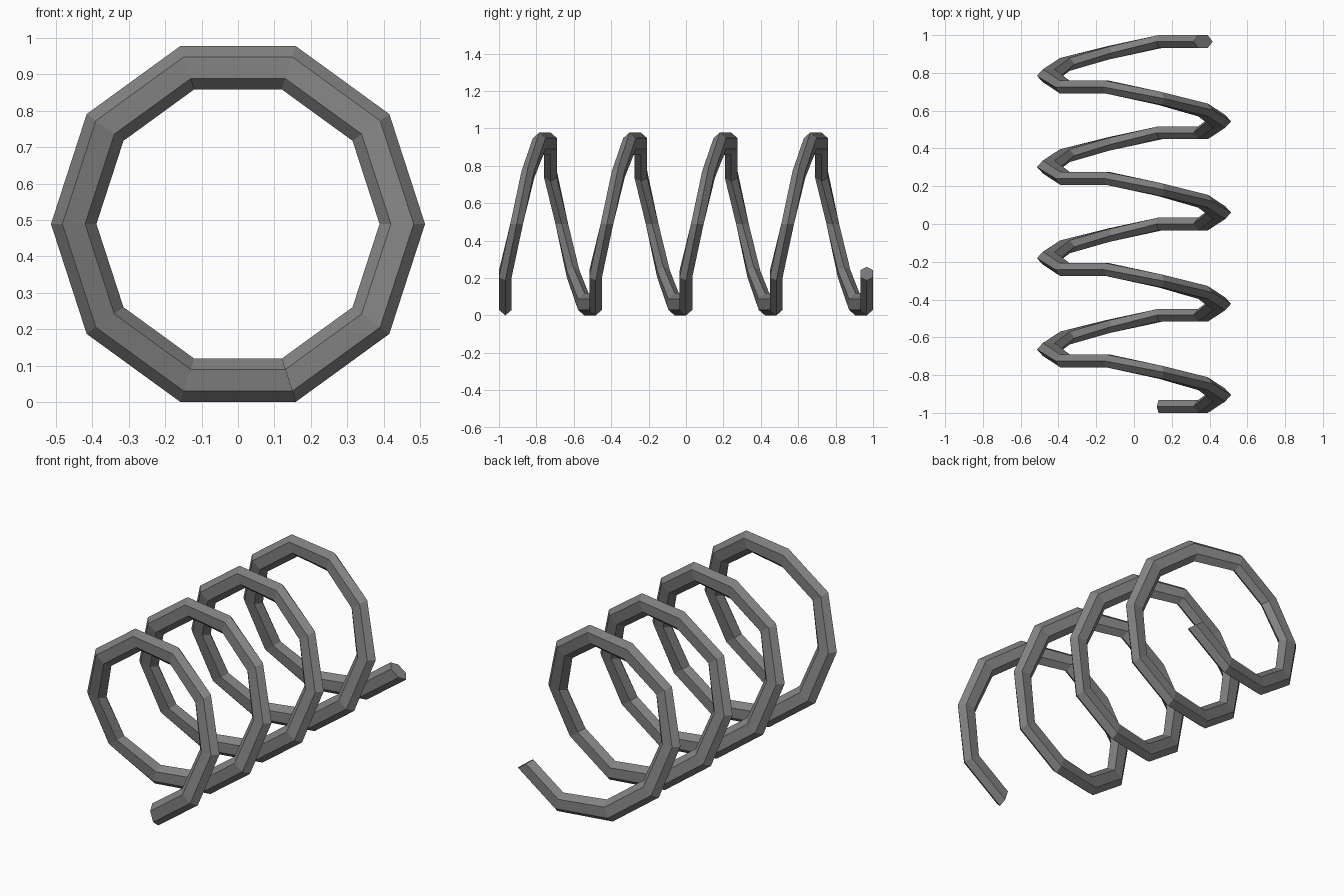
import bpy
import bmesh
from math import cos, sin, radians

default = bpy.data.objects.get("Cube")
if default:
    bpy.data.objects.remove(default, do_unlink=True)

# Coil dimensions
RADIUS = 0.4515      # centre line of the wire
HALF_RADIAL = 0.0625 # wire half size, outward
HALF_DEPTH = 0.034   # wire half size, along the coil
CENTRE_Z = 0.489
SIDES = 10           # straight lengths per turn
STEPS = 41           # four turns and one extra length
END_Y = 1 - HALF_DEPTH

# Plain grey material
steel = bpy.data.materials.new("steel_grey")
steel.use_nodes = True
grey = (0.22, 0.22, 0.22, 1)
steel.diffuse_color = grey
steel.node_tree.nodes["Principled BSDF"].inputs["Base Color"].default_value = grey

# Hexagonal wire section as (outward, depth) offsets
section = [(HALF_RADIAL * cos(radians(60 * k)),
            HALF_DEPTH * sin(radians(60 * k)) / sin(radians(60)))
           for k in range(6)]

# Sweep the section; every fifth length stays level, the others advance
bm = bmesh.new()
rings = []
flat_lengths = (STEPS + 4) // 5
advance = 2 * END_Y / (STEPS - flat_lengths)
y = -END_Y
for i in range(STEPS + 1):
    angle = radians(-72 + 360 / SIDES * i)
    rings.append([bm.verts.new(((RADIUS + r) * cos(angle), y + d,
                                CENTRE_Z + (RADIUS + r) * sin(angle)))
                  for r, d in section])
    if i % 5:
        y += advance

for a, b in zip(rings, rings[1:]):
    for k in range(6):
        n = (k + 1) % 6
        bm.faces.new((a[k], a[n], b[n], b[k]))

# End caps
bm.faces.new(rings[0])
bm.faces.new(rings[-1])
bmesh.ops.recalc_face_normals(bm, faces=bm.faces)

mesh = bpy.data.meshes.new("coil_spring")
bm.to_mesh(mesh)
bm.free()
mesh.materials.append(steel)
spring = bpy.data.objects.new("coil_spring", mesh)
bpy.context.collection.objects.link(spring)
